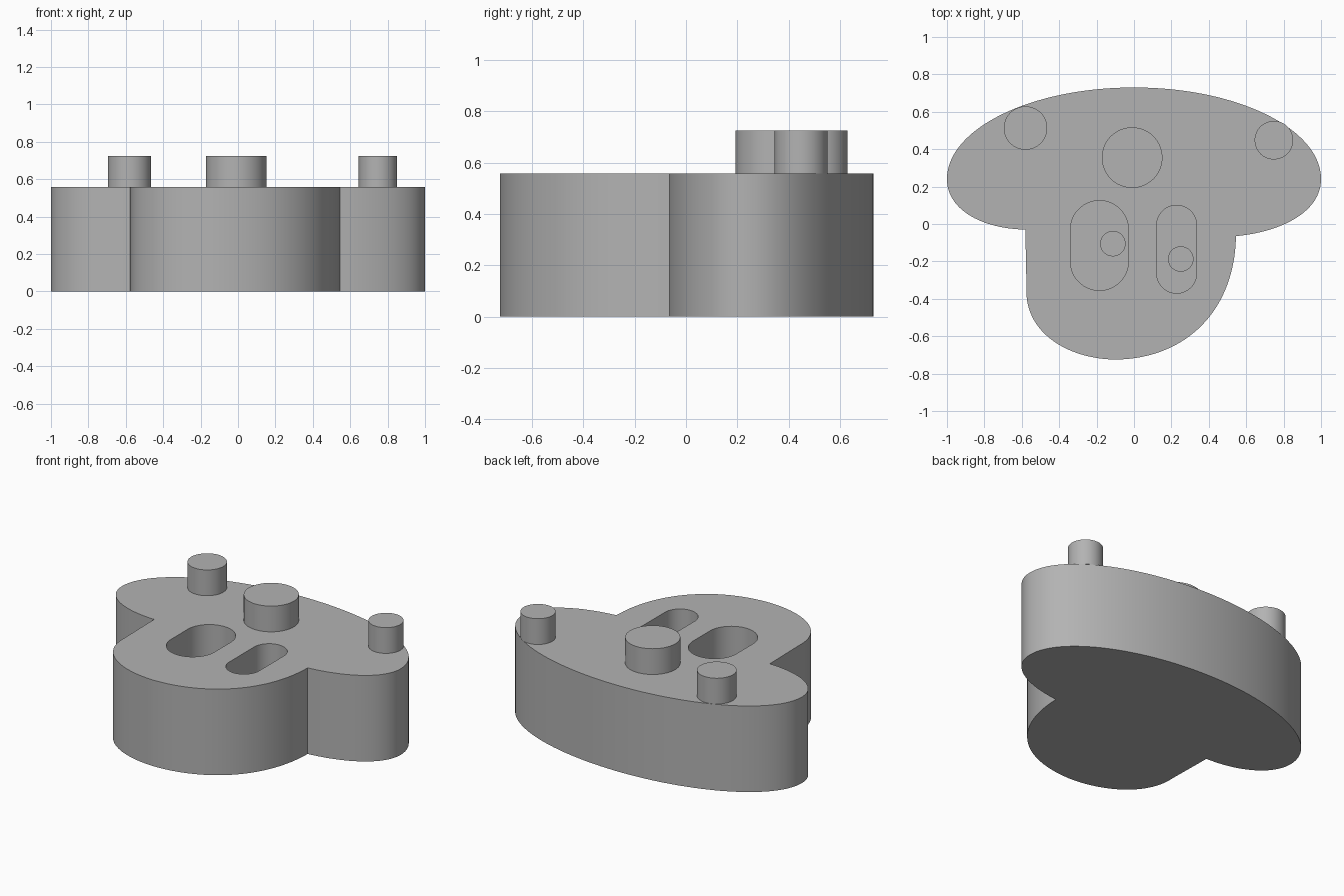
import bpy, bmesh, math
from mathutils import Vector
from mathutils.geometry import interpolate_bezier

cube = bpy.data.objects.get("Cube")
if cube:
    bpy.data.objects.remove(cube, do_unlink=True)

BODY_TOP, PEG_TOP = 0.558, 0.725
SLOT_FLOOR, PIN_TOP = 0.16, 0.32

grey = bpy.data.materials.new("plain grey")
grey.use_nodes = True
tone = (0.45, 0.45, 0.45, 1)
grey.diffuse_color = tone
grey.node_tree.nodes["Principled BSDF"].inputs["Base Color"].default_value = tone


def prism(name, outline, z0, z1):
    """Extrude a flat outline from z0 to z1."""
    bm = bmesh.new()
    face = bm.faces.new([bm.verts.new((x, y, z0)) for x, y in outline])
    top = bmesh.ops.extrude_face_region(bm, geom=[face])["geom"]
    verts = [v for v in top if isinstance(v, bmesh.types.BMVert)]
    bmesh.ops.translate(bm, verts=verts, vec=(0, 0, z1 - z0))
    bmesh.ops.recalc_face_normals(bm, faces=bm.faces)
    mesh = bpy.data.meshes.new(name)
    bm.to_mesh(mesh)
    bm.free()
    mesh.materials.append(grey)
    obj = bpy.data.objects.new(name, mesh)
    bpy.context.collection.objects.link(obj)
    return obj


def capsule(cx, cy, r, half=0, n=64):
    """Circle, or an upright slot when its ends are moved apart by half."""
    pts = []
    for end in (1, -1):
        start = 0 if end > 0 else math.pi
        steps = n // 2 + (1 if half else 0)
        for i in range(steps):
            a = start + math.pi * i / (n // 2)
            pts.append((cx + r * math.cos(a), cy + end * half + r * math.sin(a)))
    return pts


def smooth(obj):
    bpy.ops.object.select_all(action='DESELECT')
    obj.select_set(True)
    bpy.context.view_layer.objects.active = obj
    bpy.ops.object.shade_smooth_by_angle(angle=math.radians(30))


# Body outline: a wide cap over a rounded stem, as bezier segments
segments = [
    ((0, .73), (-.55, .73), (-1, .51), (-1, .24)),
    ((-1, .24), (-1, .08), (-.82, -.025), (-.58, -.03)),
    ((-.58, -.03), (-.58, -.13), (-.575, -.26), (-.575, -.37)),
    ((-.575, -.37), (-.57, -.58), (-.36, -.72), (-.1, -.725)),
    ((-.1, -.725), (.29, -.72), (.54, -.45), (.545, -.065)),
    ((.545, -.065), (.8, -.04), (1, .07), (1, .24)),
    ((1, .24), (1, .51), (.55, .73), (0, .73)),
]
outline = []
for seg in segments:
    curve = interpolate_bezier(*[Vector(p).to_3d() for p in seg], 33)
    outline += [(p.x, p.y) for p in curve[:-1]]
body = prism("body", outline, 0, BODY_TOP)

# Two rounded slots sunk into the top
for side, cx, cy, r, half in (("right", -.185, -.115, .155, .085),
                              ("left", .228, -.135, .107, .128)):
    cutter = prism(side + "_slot_cutter", capsule(cx, cy, r, half), SLOT_FLOOR, 1)
    cutter.hide_render = True
    cut = body.modifiers.new("slot", 'BOOLEAN')
    cut.operation, cut.solver, cut.object = 'DIFFERENCE', 'EXACT', cutter
    bpy.context.view_layer.objects.active = body
    bpy.ops.object.modifier_apply(modifier=cut.name)
    bpy.data.objects.remove(cutter, do_unlink=True)
smooth(body)

# Pegs on the top and short pins on the slot floors
for name, cx, cy, r, z0, z1 in (
        ("right_peg", -.58, .513, .116, BODY_TOP, PEG_TOP),
        ("centre_peg", -.01, .355, .162, BODY_TOP, PEG_TOP),
        ("left_peg", .748, .448, .103, BODY_TOP, PEG_TOP),
        ("right_slot_pin", -.113, -.105, .068, SLOT_FLOOR, PIN_TOP),
        ("left_slot_pin", .25, -.187, .068, SLOT_FLOOR, PIN_TOP)):
    smooth(prism(name, capsule(cx, cy, r), z0, z1))
